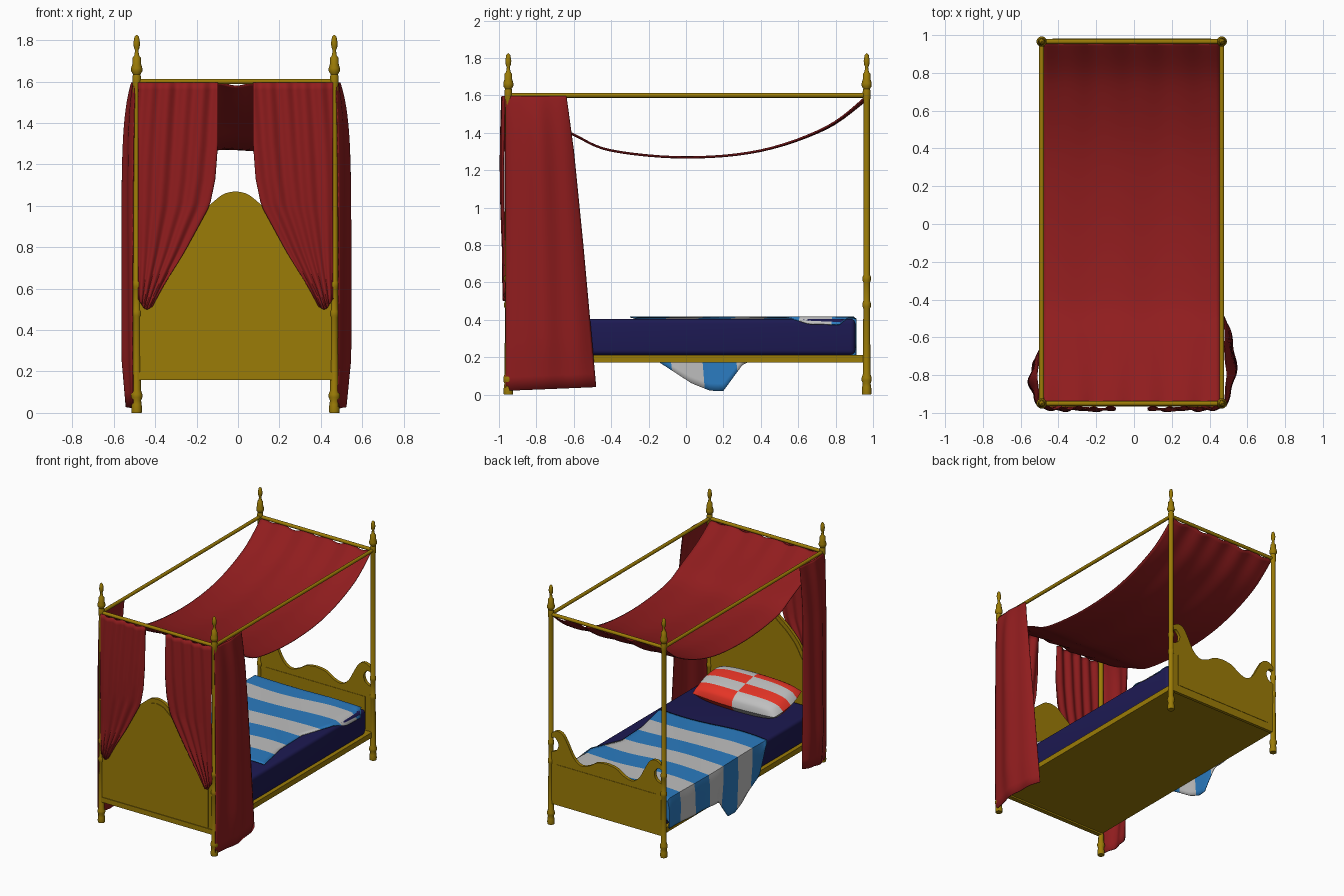
import bpy, bmesh, math
from math import sin, cos, pi, exp

if "Cube" in bpy.data.objects:
    bpy.data.objects.remove(bpy.data.objects["Cube"])

CX = -0.012            # centre line of the frame
PX, PYF, PYB = 0.477, -0.95, 0.966   # post positions


def material(name, rgb):
    m = bpy.data.materials.new(name)
    m.diffuse_color = (*rgb, 1)
    m.use_nodes = True
    m.node_tree.nodes["Principled BSDF"].inputs["Base Color"].default_value = m.diffuse_color
    return m


GOLD = material("golden wood", (0.33, 0.2, 0.002))
RED = material("curtain red", (0.28, 0.012, 0.013))
NAVY = material("navy", (0.012, 0.01, 0.085))
BLUE = material("blanket blue", (0.024, 0.2, 0.53))
GREY = material("pale grey", (0.52, 0.52, 0.52))
SCARLET = material("pillow red", (0.82, 0.036, 0.02))


def add(name, bm, *mats, smooth=True):
    bmesh.ops.recalc_face_normals(bm, faces=bm.faces)
    me = bpy.data.meshes.new(name)
    bm.to_mesh(me)
    bm.free()
    for m in mats:
        me.materials.append(m)
    ob = bpy.data.objects.new(name, me)
    bpy.context.collection.objects.link(ob)
    if smooth:
        bpy.ops.object.select_all(action='DESELECT')
        ob.select_set(True)
        bpy.context.view_layer.objects.active = ob
        bpy.ops.object.shade_smooth_by_angle(angle=math.radians(40))
    return ob


def box(name, lo, hi, mat, bevel=0.0):
    bm = bmesh.new()
    bmesh.ops.create_cube(bm, size=1)
    for v in bm.verts:
        v.co = [lo[i] + (v.co[i] + 0.5) * (hi[i] - lo[i]) for i in range(3)]
    if bevel:
        bmesh.ops.bevel(bm, geom=bm.edges[:], offset=bevel, segments=4, profile=0.5, affect='EDGES')
    return add(name, bm, mat)


def lerp_keys(keys, t):
    """Piecewise linear value from ascending (t, value) pairs."""
    if t <= keys[0][0]:
        return keys[0][1]
    for (a, p), (b, q) in zip(keys, keys[1:]):
        if t <= b:
            return p + (q - p) * (t - a) / (b - a)
    return keys[-1][1]


def spline(pts, n):
    """Smooth curve through 2D points, n steps per span."""
    out = []
    for i in range(len(pts) - 1):
        p = [pts[max(i - 1, 0)], pts[i], pts[i + 1], pts[min(i + 2, len(pts) - 1)]]
        for k in range(n):
            t = k / n
            out.append(tuple(0.5 * (2 * b + (c - a) * t + (2 * a - 5 * b + 4 * c - d) * t * t
                                    + (3 * b - a - 3 * c + d) * t ** 3) for a, b, c, d in zip(*p)))
    return out + [pts[-1]]


def cloth(name, nu, nv, func, mats, rule=None):
    """Grid surface from func(i, j), given a little thickness."""
    bm = bmesh.new()
    g = [[bm.verts.new(func(i, j)) for i in range(nu + 1)] for j in range(nv + 1)]
    for j in range(nv):
        for i in range(nu):
            f = bm.faces.new((g[j][i], g[j][i + 1], g[j + 1][i + 1], g[j + 1][i]))
            f.material_index = rule(i, j) if rule else 0
    ob = add(name, bm, *mats)
    s = ob.modifiers.new("thickness", 'SOLIDIFY')
    s.thickness, s.offset = 0.005, 0
    return ob


def board(name, half, y, thick, bottom, sx=1.0, sz=1.0):
    """Shaped board, mirrored from a half outline of its top edge."""
    edge = spline(half, 5)
    pts = [(-x, z) for x, z in reversed(edge[1:])] + edge
    pts += [(half[-1][0], bottom), (-half[-1][0], bottom)]
    bm = bmesh.new()
    f = bm.faces.new([bm.verts.new((CX + x * sx, y - thick / 2, bottom + (z - bottom) * sz)) for x, z in pts])
    r = bmesh.ops.extrude_face_region(bm, geom=[f])
    bmesh.ops.translate(bm, vec=(0, thick, 0), verts=[v for v in r['geom'] if isinstance(v, bmesh.types.BMVert)])
    return add(name, bm, GOLD)


# Turned posts
PROFILE = [(0.024, 0), (0.026, 0.015), (0.024, 0.04), (0.021, 0.06), (0.027, 0.075), (0.027, 0.09), (0.02, 0.11),
           (0.018, 0.46), (0.022, 0.47), (0.022, 0.49), (0.018, 0.5), (0.018, 0.6), (0.022, 0.61), (0.022, 0.63),
           (0.017, 0.64), (0.017, 1.57), (0.021, 1.59), (0.021, 1.62), (0.018, 1.635), (0.027, 1.65), (0.027, 1.665),
           (0.021, 1.685), (0.02, 1.715), (0.012, 1.725), (0.008, 1.75), (0.014, 1.765), (0.016, 1.785), (0.011, 1.815),
           (0.002, 1.825)]
N = 20
for label, x, y in [("front_left", -PX, PYF), ("front_right", PX, PYF), ("back_left", -PX, PYB), ("back_right", PX, PYB)]:
    bm = bmesh.new()
    rings = [[bm.verts.new((CX + x + r * cos(2 * pi * k / N), y + r * sin(2 * pi * k / N), z)) for k in range(N)]
             for r, z in PROFILE]
    for a, b in zip(rings, rings[1:]):
        for k in range(N):
            bm.faces.new((a[k], a[(k + 1) % N], b[(k + 1) % N], b[k]))
    bm.faces.new(rings[0])
    bm.faces.new(rings[-1])
    add("post_" + label, bm, GOLD)

# Canopy rails
for label, p, length, axis in [("left", (CX - PX, 0.008), PYB - PYF, 0), ("right", (CX + PX, 0.008), PYB - PYF, 0),
                               ("front", (CX, PYF), 2 * PX, 1), ("back", (CX, PYB), 2 * PX, 1)]:
    bm = bmesh.new()
    bmesh.ops.create_cone(bm, segments=14, radius1=0.013, radius2=0.013, depth=length, cap_ends=True)
    for v in bm.verts:
        a, b, c = v.co
        v.co = (p[0] + a, p[1] + c, 1.6 + b) if axis == 0 else (p[0] + c, p[1] + a, 1.6 + b)
    add("canopy_rail_" + label, bm, GOLD)

# Bed base, headboard and footboard
box("bed_base", (CX - PX, PYF, 0.172), (CX + PX, PYB, 0.212), GOLD)
HEAD = [(0, 1.07), (0.06, 1.055), (0.13, 1.0), (0.2, 0.945), (0.28, 0.86), (0.34, 0.76), (0.4, 0.72), (0.467, 0.72)]
FOOT = [(0, 0.585), (0.08, 0.572), (0.15, 0.53), (0.22, 0.515), (0.28, 0.56), (0.33, 0.65), (0.37, 0.71),
        (0.42, 0.725), (0.467, 0.695), (0.467, 0.665), (0.435, 0.67), (0.405, 0.63), (0.42, 0.58), (0.467, 0.555)]
board("headboard", HEAD, PYF, 0.024, 0.16)
board("headboard_panel", HEAD, PYF, 0.032, 0.205, 0.93, 0.96)
box("headboard_moulding", (CX - PX, PYF - 0.017, 0.16), (CX + PX, PYF + 0.017, 0.198), GOLD)
board("footboard", FOOT, PYB, 0.024, 0.16)
box("footboard_panel", (CX - 0.42, PYB - 0.015, 0.22), (CX + 0.42, PYB + 0.015, 0.47), GOLD)

# Mattress
box("mattress", (CX - 0.462, -0.93, 0.212), (CX + 0.462, 0.905, 0.405), NAVY, 0.025)

# Pillow: two puffed grids joined at the rim, with offset stripes
bm = bmesh.new()
M = 24
for side in (1, -1):
    def puff(i, j):
        a, b = 2 * i / M - 1, 2 * j / M - 1
        h = side * 0.075 * ((1 - a ** 4) * (1 - b ** 4)) ** 0.5
        x, y = a * 0.37 * (1 - 0.07 * b * b), b * 0.19 * (1 - 0.1 * a * a)
        t = -0.22
        return (CX + x, -0.72 + y * cos(t) - h * sin(t), 0.485 + y * sin(t) + h * cos(t))
    g = [[bm.verts.new(puff(i, j)) for i in range(M + 1)] for j in range(M + 1)]
    for j in range(M):
        for i in range(M):
            f = bm.faces.new((g[j][i], g[j][i + 1], g[j + 1][i + 1], g[j + 1][i]))
            f.material_index = (j // 6 + (i >= M // 2)) % 2
bmesh.ops.remove_doubles(bm, verts=bm.verts[:], dist=0.0005)
add("pillow", bm, SCARLET, GREY)

# Striped blanket, hanging over the left side
RIGHT_EDGE = [(-0.28, 0.41), (0, 0.35), (0.27, 0.34), (0.5, 0.43), (0.65, 0.462), (0.82, 0.462), (0.92, 0.4)]
HANG = [(-0.28, 0.37), (-0.2, 0.19), (0, 0.06), (0.1, 0.02), (0.17, 0.02), (0.28, 0.17), (0.9, 0.2)]


def blanket(i, j):
    w = -0.28 + 0.025 * j
    y, drop = min(w, 0.91), max(0, w - 0.91)
    top = 0.413 - drop
    if i <= 20:
        xr = lerp_keys(RIGHT_EDGE, w)
        x = xr + (-0.482 - xr) * i / 20
        z = top + 0.003 * sin(9 * x + 7 * w) * (drop == 0) - max(0, x - 0.435) * 1.4
        return (x, y + 0.02 * sin(6 * x) * (w < 0.8), z)
    k = (i - 20) / 10
    z = top + (min(lerp_keys(HANG, w), top - 0.01) - top) * k
    return (-0.484 - 0.011 * min(1, k * 3) - 0.004 * k * sin(22 * w), y + 0.03 * k * (w < 0.3), z)


cloth("blanket", 30, 54, blanket, (BLUE, GREY), lambda i, j: (j // 7) % 2 if j < 49 else 0)

# Sagging canopy cloth
SAG = spline([(PYF, 1.595), (-0.8, 1.49), (-0.6, 1.39), (-0.4, 1.305), (0, 1.268), (0.4, 1.305), (0.75, 1.43),
              (PYB, 1.595)], 6)


def canopy(i, j):
    u, (y, z) = i / 40, SAG[j]
    end = abs(j / (len(SAG) - 1) * 2 - 1) ** 3
    return (CX + 0.468 * (2 * u - 1), y, z + end * 0.01 * (cos(10 * pi * u) - 1) + 0.004 * sin(17 * u))


cloth("canopy_cloth", 40, len(SAG) - 1, canopy, (RED,))

# Gathered front curtains
INNER = [(0.5, 0.41), (0.6, 0.355), (0.78, 0.245), (1.0, 0.125), (1.13, 0.098), (1.3, 0.085), (1.6, 0.085)]
for label, s in (("left", -1), ("right", 1)):
    def front(i, j, s=s):
        u, v = i / 50, j / 30
        z = 1.595 - v * (1.045 + 0.05 * sin(pi * min(1, 0.75 * u)))
        x = 0.47 + (lerp_keys(INNER, z) - 0.47) * u
        pleat = 0.009 * sin(u * 29 + 2 * sin(3 * v)) + 0.004 * sin(u * 13 + 1)
        return (CX + s * x, -0.973 - 0.01 * sin(pi * min(1, v * 1.3)) + pleat * (1 - 0.5 * v), z)
    cloth("front_curtain_" + label, 50, 30, front, (RED,))

# Side curtains hanging to the floor, bulging outwards
SIDES = [("left", -1, 0.068, [(0, -0.69), (1.2, -0.69), (1.6, -0.66)]),
         ("right", 1, 0.077, [(0.03, -0.48), (0.8, -0.55), (1.3, -0.6), (1.6, -0.64)])]
for label, s, bulge, edge in SIDES:
    def hang(i, j, s=s, bulge=bulge, edge=edge):
        u, v = i / 40, (j / 30) ** 1.4
        z = 1.595 - v * (1.575 - 0.02 * u)
        y = -0.965 + (lerp_keys(edge, z) + 0.965) * u
        grow = (0.3 + 0.7 * (1 - exp(-v * 10))) * (1 - 0.3 * max(0, v - 0.85) / 0.15)
        x = 0.481 + grow * (bulge * sin(pi * (0.05 + 0.9 * u)) * 0.9 + 0.007 * sin(u * 15 + 1.5 * v))
        return (CX + s * x, y, z)
    cloth("side_curtain_" + label, 40, 30, hang, (RED,))
